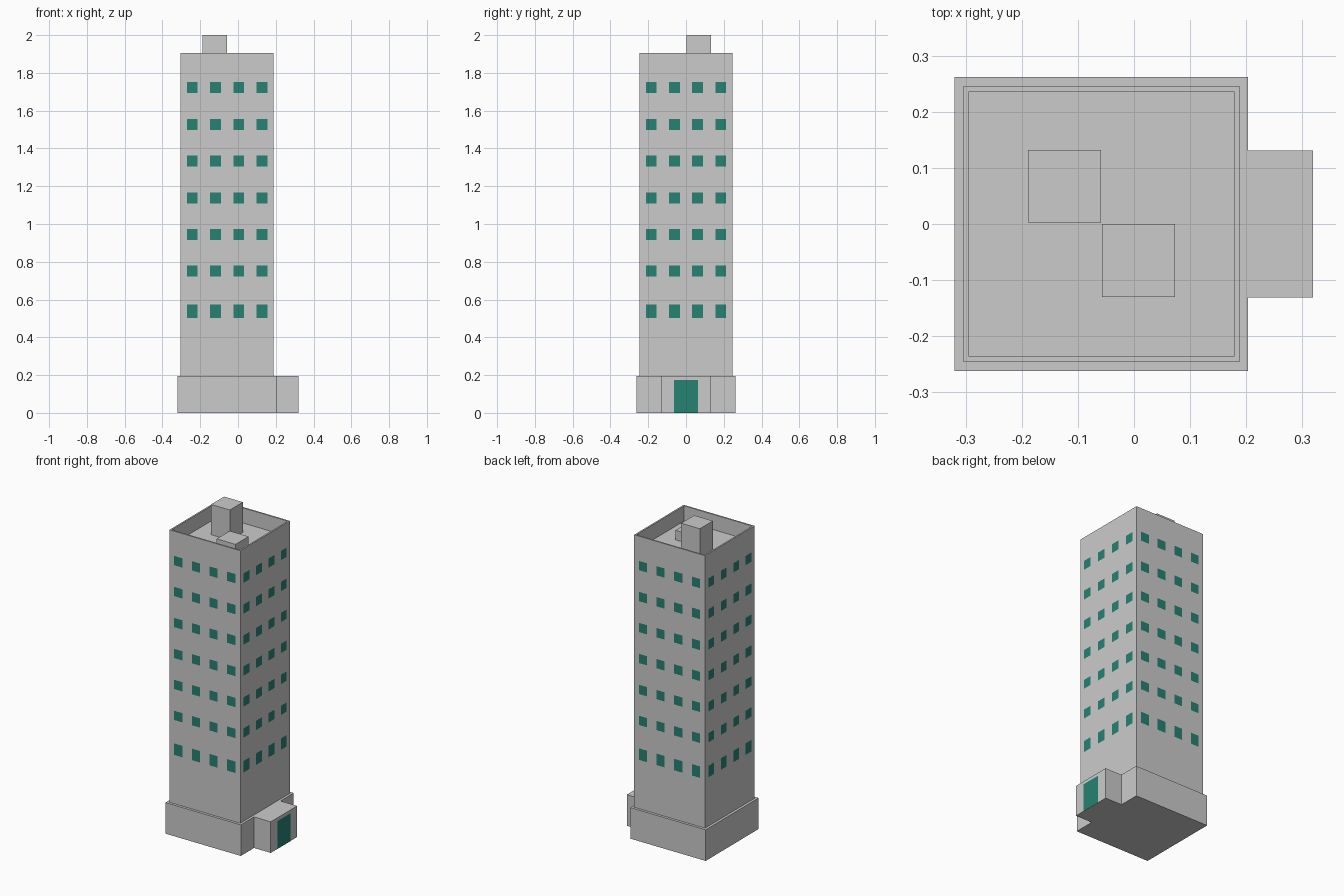
import bpy, bmesh
from math import pi
from mathutils import Matrix, Vector

if "Cube" in bpy.data.objects:
    bpy.data.objects.remove(bpy.data.objects["Cube"])

CX = -0.058            # tower centre in x
HALF = 0.246           # tower half width
BASE_TOP, TOWER_TOP, ROOF = 0.195, 1.905, 1.81

teal = bpy.data.materials.new("teal_glass")
teal.diffuse_color = (0.02, 0.22, 0.17, 1)
teal.use_nodes = True
teal.node_tree.nodes["Principled BSDF"].inputs["Base Color"].default_value = teal.diffuse_color


def add_object(name, bm, mat=None):
    bmesh.ops.recalc_face_normals(bm, faces=bm.faces) if mat is None else None
    mesh = bpy.data.meshes.new(name)
    bm.to_mesh(mesh)
    bm.free()
    if mat:
        mesh.materials.append(mat)
    obj = bpy.data.objects.new(name, mesh)
    bpy.context.collection.objects.link(obj)
    return obj


def prism(outline, z0, z1):
    bm = bmesh.new()
    face = bm.faces.new([bm.verts.new((x, y, z0)) for x, y in outline])
    ext = bmesh.ops.extrude_face_region(bm, geom=[face], use_keep_orig=True)
    verts = [g for g in ext["geom"] if isinstance(g, bmesh.types.BMVert)]
    bmesh.ops.translate(bm, verts=verts, vec=(0, 0, z1 - z0))
    bmesh.ops.recalc_face_normals(bm, faces=bm.faces)
    return bm


def rect(x0, x1, y0, y1):
    return [(x0, y0), (x1, y0), (x1, y1), (x0, y1)]


def panel(bm, frame, u, z, w, h, dist):
    # upright quad facing local +x, turned into place by frame
    pts = [(u - w / 2, z - h / 2), (u + w / 2, z - h / 2),
           (u + w / 2, z + h / 2), (u - w / 2, z + h / 2)]
    bm.faces.new([bm.verts.new(frame @ Vector((dist, a, b))) for a, b in pts])


# Podium with projecting entrance porch
add_object("podium", prism(
    [(-0.32, -0.262), (0.203, -0.262), (0.203, -0.131), (0.319, -0.131),
     (0.319, 0.131), (0.203, 0.131), (0.203, 0.262), (-0.32, 0.262)], 0, BASE_TOP))

# Tower with a parapet around the sunken roof
bm = prism(rect(CX - HALF, CX + HALF, -HALF, HALF), BASE_TOP, TOWER_TOP)
top = max(bm.faces, key=lambda f: f.calc_center_median().z)
bmesh.ops.inset_region(bm, faces=[top], thickness=0.014)
ext = bmesh.ops.extrude_discrete_faces(bm, faces=[top])["faces"][0]
bmesh.ops.translate(bm, verts=ext.verts, vec=(0, 0, ROOF - TOWER_TOP))
add_object("tower", bm)

# Rooftop boxes
add_object("stair_housing", prism(rect(-0.189, -0.059, 0.003, 0.132), ROOF, 2.0))
add_object("roof_vent", prism(rect(-0.057, 0.073, -0.13, 0.0), ROOF, 1.87))

# Windows: four columns on each of the four sides, taller bottom row
rows = [(0.538, 0.072)] + [(0.75 + 0.1943 * i, 0.058) for i in range(6)]
bm = bmesh.new()
for side in range(4):
    frame = Matrix.Translation((CX, 0, 0)) @ Matrix.Rotation(side * pi / 2, 4, 'Z')
    for z, h in rows:
        for col in range(4):
            panel(bm, frame, (col - 1.5) * 0.123, z, 0.057, h, HALF + 0.001)
add_object("windows", bm, teal)

# Entrance door
bm = bmesh.new()
panel(bm, Matrix.Identity(4), 0, 0.0875, 0.128, 0.175, 0.32)
add_object("entrance_door", bm, teal)
